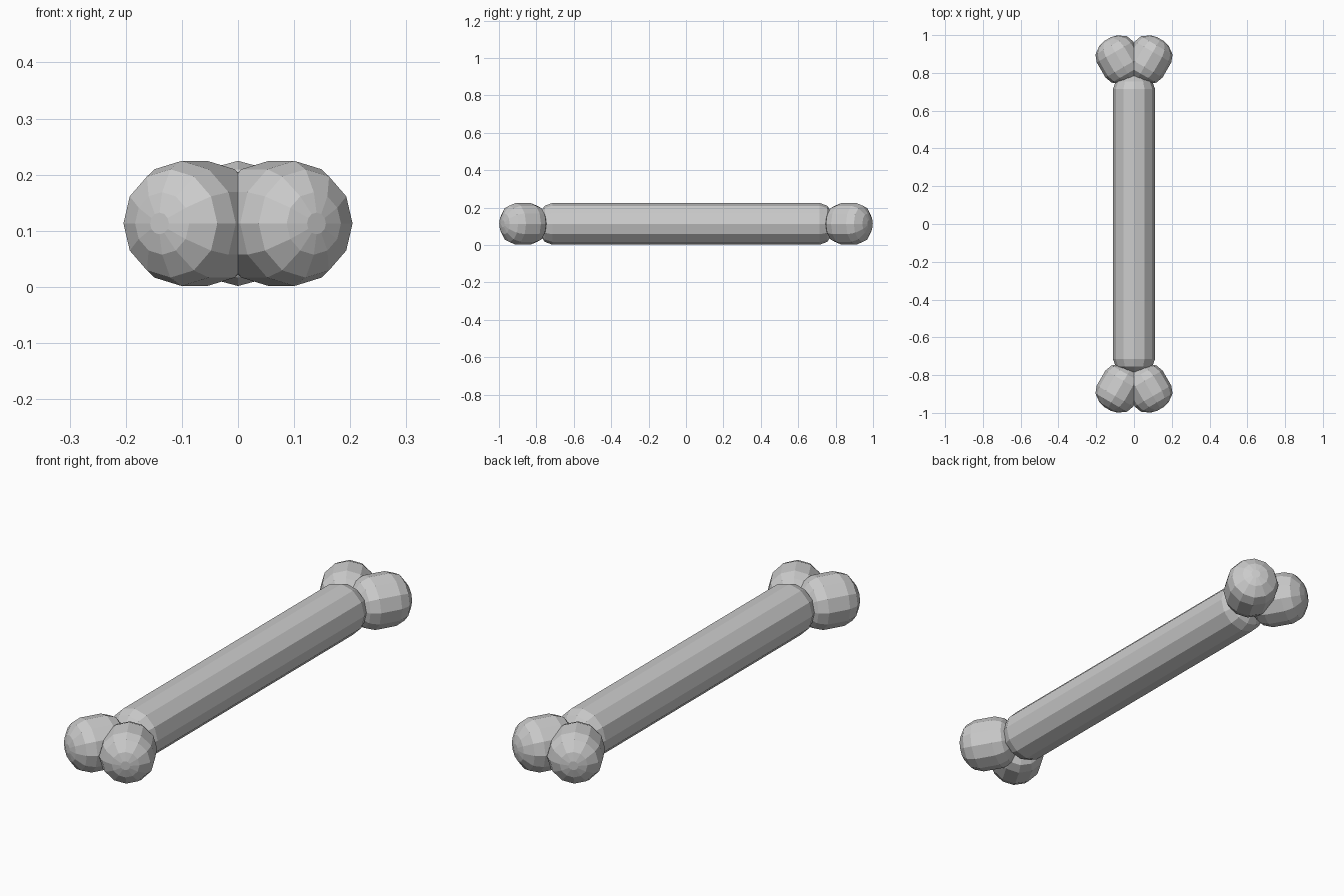
import bpy, bmesh
from math import sin, cos, pi, radians
from mathutils import Matrix, Vector

if "Cube" in bpy.data.objects:
    bpy.data.objects.remove(bpy.data.objects["Cube"])

SIDES, R, CAP, Z = 12, 0.1115, 0.08, 0.1130


def capsule(name, centre, half, tilt=0.0):
    """Twelve-sided rod with slightly squashed domed ends, lying along y and turned about z."""
    dome = [radians(a) for a in (80, 60, 30, 0)]
    profile = [(R * cos(a), -half - CAP * sin(a)) for a in dome]
    profile += [(r, -y) for r, y in reversed(profile)]
    bm = bmesh.new()
    rings = []
    for r, y in profile:
        rings.append([bm.verts.new((r * cos(2 * pi * i / SIDES), y, r * sin(2 * pi * i / SIDES)))
                      for i in range(SIDES)])
    for a, b in zip(rings, rings[1:]):
        for i in range(SIDES):
            j = (i + 1) % SIDES
            bm.faces.new((a[i], a[j], b[j], b[i]))
    bm.faces.new(rings[0])
    bm.faces.new(rings[-1])
    bmesh.ops.transform(bm, matrix=Matrix.Translation(Vector(centre)) @ Matrix.Rotation(tilt, 4, 'Z'),
                        verts=bm.verts)
    bmesh.ops.recalc_face_normals(bm, faces=bm.faces)
    mesh = bpy.data.meshes.new(name)
    bm.to_mesh(mesh)
    bm.free()
    obj = bpy.data.objects.new(name, mesh)
    bpy.context.collection.objects.link(obj)
    return obj


# Long shaft
capsule("shaft", (0, 0, Z), 0.715)

# Two splayed knobs at each end
for end, sy in (("front", -1), ("back", 1)):
    for side, sx in (("left", -1), ("right", 1)):
        capsule(f"{end}_{side}_knob", (sx * 0.0775, sy * 0.871, Z), 0.046, -sx * sy * radians(30))
